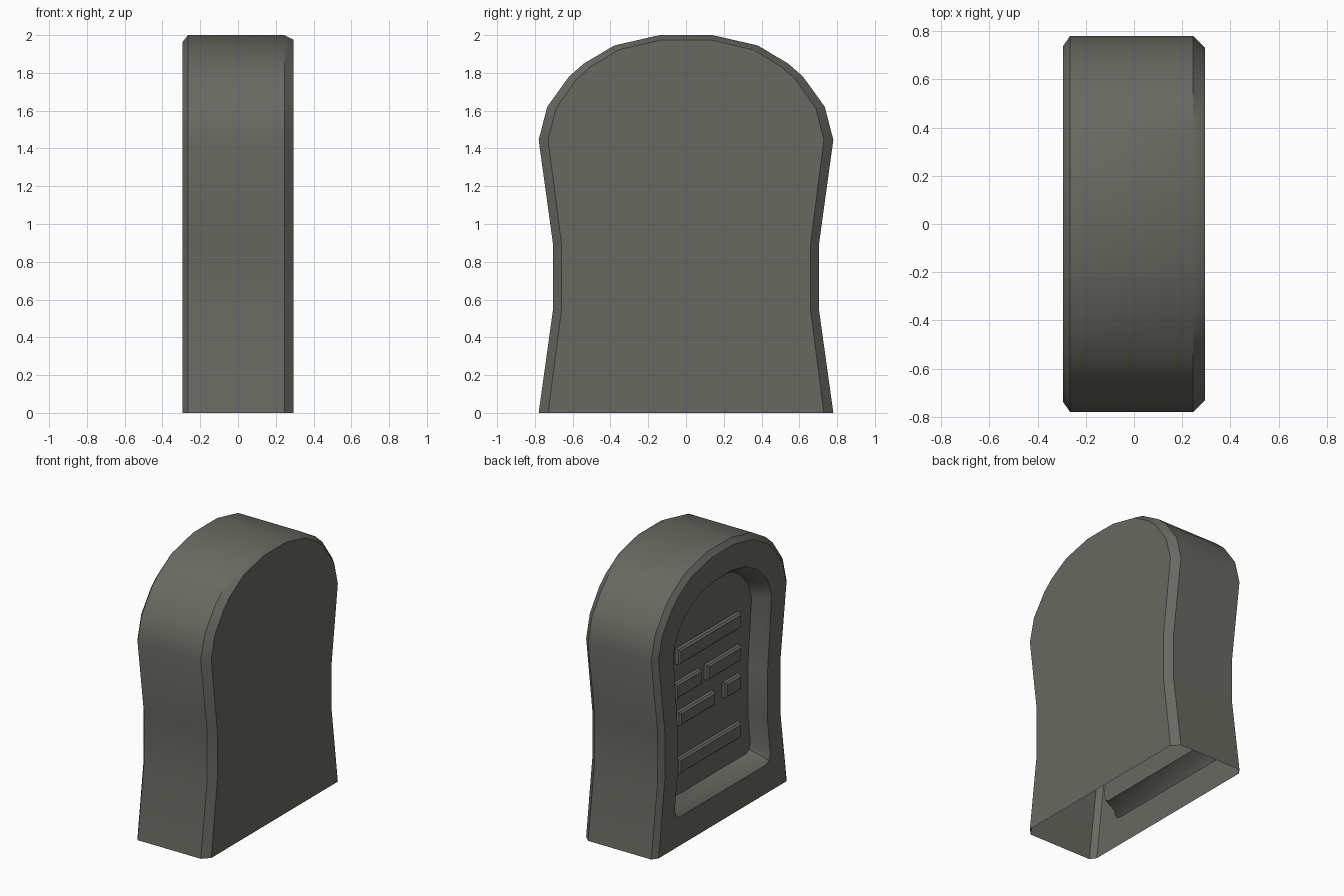
import bpy, bmesh, math

if "Cube" in bpy.data.objects:
    bpy.data.objects.remove(bpy.data.objects["Cube"])

stone = bpy.data.materials.new("dark_grey_stone")
stone.diffuse_color = (0.14, 0.14, 0.122, 1)
stone.use_nodes = True
stone.node_tree.nodes["Principled BSDF"].inputs["Base Color"].default_value = stone.diffuse_color

# half outlines as (y, z), from the foot up to the crown
SLAB = [(.78, 0), (.705, .54), (.705, .9), (.78, 1.445), (.735, 1.62),
        (.62, 1.78), (.54, 1.85), (.38, 1.945), (.14, 2.0)]
PANEL = [(.48, .24), (.515, .255), (.53, .3), (.5, .54), (.5, .9), (.545, 1.4),
         (.5, 1.53), (.42, 1.62), (.36, 1.665), (.25, 1.72), (.1, 1.75)]


def mirrored(half):
    return half + [(-y, z) for y, z in reversed(half)]


def finish(bm, name):
    bmesh.ops.recalc_face_normals(bm, faces=bm.faces)
    me = bpy.data.meshes.new(name)
    bm.to_mesh(me)
    bm.free()
    me.materials.append(stone)
    ob = bpy.data.objects.new(name, me)
    bpy.context.collection.objects.link(ob)
    bpy.ops.object.select_all(action='DESELECT')
    ob.select_set(True)
    bpy.context.view_layer.objects.active = ob
    bpy.ops.object.shade_smooth_by_angle(angle=math.radians(30))
    return ob


def slab_loop(bm, x, side=1.0, crown=0.0):
    pts = [(y * side, z - max(0, z - 1.445) * crown) for y, z in mirrored(SLAB)]
    return [bm.verts.new((x, y, z)) for y, z in pts]


def panel_loop(bm, x, s):
    return [bm.verts.new((x, y * s, 1 + (z - 1) * s)) for y, z in mirrored(PANEL)]


def bridge(bm, a, b, closed):
    n = len(a)
    for i in range(n if closed else n - 1):
        j = (i + 1) % n
        bm.faces.new((a[i], a[j], b[j], b[i]))


# headstone shell: open underneath, chamfered on both broad sides
bm = bmesh.new()
loops = [slab_loop(bm, .295, .936, .045), slab_loop(bm, .245),
         slab_loop(bm, -.265), slab_loop(bm, -.295, .945, .07)]
for a, b in zip(loops, loops[1:]):
    bridge(bm, a, b, False)
bm.faces.new(loops[0])

# recessed panel with a bevelled lip
rings = [panel_loop(bm, -.295, 1.04), panel_loop(bm, -.26, 1.0), panel_loop(bm, -.165, .955)]
for a, b in zip(rings, rings[1:]):
    bridge(bm, a, b, True)
bm.faces.new(rings[-1])

# flat rim between the outline and the recess
rim = []
for loop in (loops[-1], rings[0]):
    for i, v in enumerate(loop):
        w = loop[(i + 1) % len(loop)]
        rim.append(bm.edges.get((v, w)) or bm.edges.new((v, w)))
bmesh.ops.triangle_fill(bm, use_beauty=True, use_dissolve=False, edges=rim)
finish(bm, "headstone")


# raised bars on the panel: (y from, y to, z from, z to)
BARS = [(-.36, .36, 1.24, 1.35), (-.36, .03, 1.0, 1.11), (.1, .4, 1.0, 1.11),
        (-.06, .35, .79, .89), (-.36, -.18, .79, .9), (-.36, .36, .44, .55)]
for k, (y0, y1, z0, z1) in enumerate(BARS):
    bm = bmesh.new()
    c = .012
    outer = [(y0, z0), (y1, z0), (y1, z1), (y0, z1)]
    inner = [(y0 + c, z0 + c), (y1 - c, z0 + c), (y1 - c, z1 - c), (y0 + c, z1 - c)]
    steps = [[bm.verts.new((x, y, z)) for y, z in pts]
             for x, pts in ((-.16, outer), (-.19, outer), (-.202, inner))]
    for a, b in zip(steps, steps[1:]):
        bridge(bm, a, b, True)
    bm.faces.new(steps[-1])
    finish(bm, f"raised_bar_{k + 1}")
